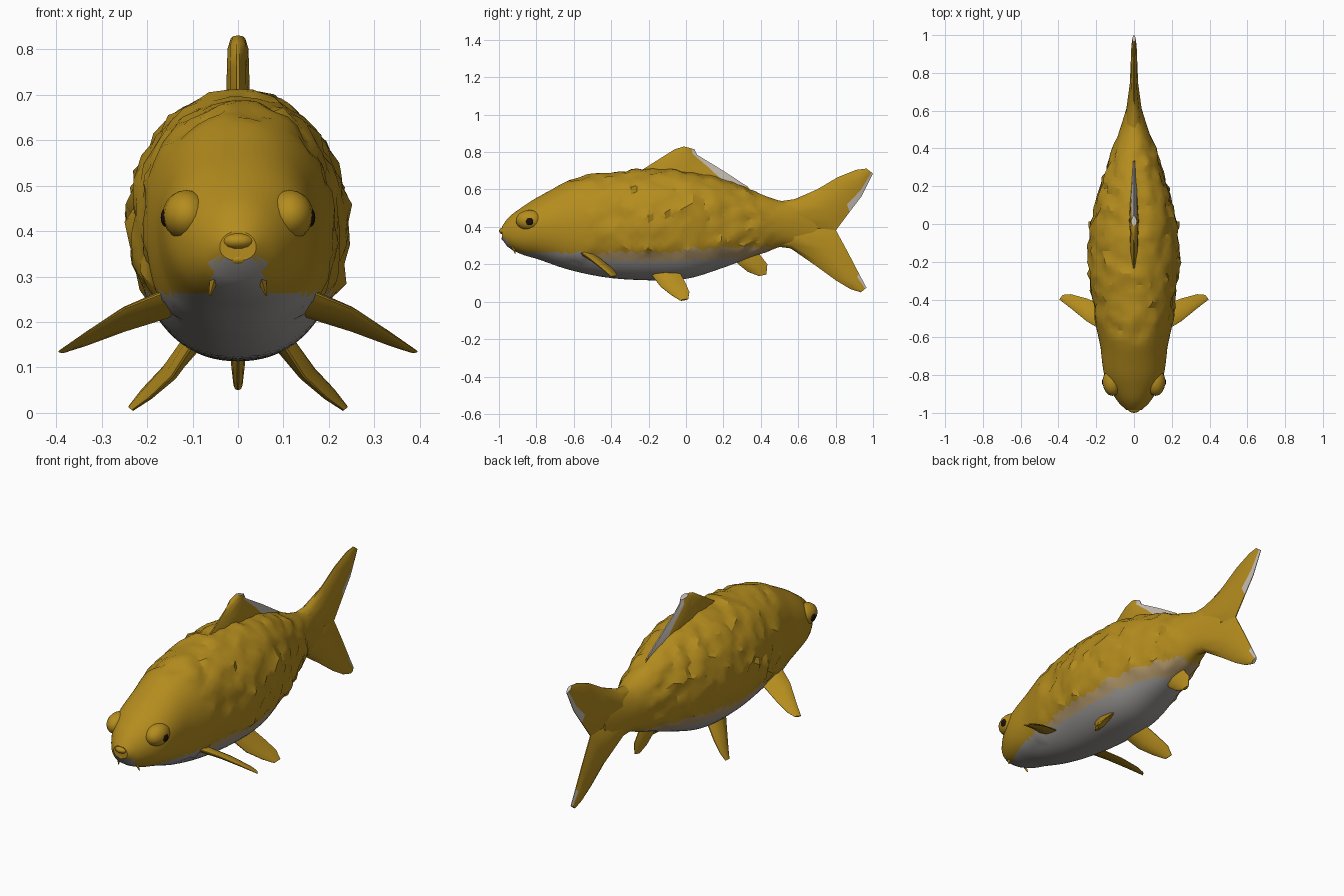
import bpy, bmesh, math
from mathutils import Vector, noise

if "Cube" in bpy.data.objects:
    bpy.data.objects.remove(bpy.data.objects["Cube"])


def material(name, rgb):
    m = bpy.data.materials.new(name)
    m.diffuse_color = (*rgb, 1)
    m.use_nodes = True
    m.node_tree.nodes["Principled BSDF"].inputs["Base Color"].default_value = m.diffuse_color
    return m


GOLD = material("gold", (0.46, 0.265, 0.013))
BELLY = material("belly grey", (0.32, 0.31, 0.295))
TAN = material("tan", (0.43, 0.30, 0.14))
PALE = material("pale fin edge", (0.55, 0.50, 0.44))
DARK = material("dark brown", (0.012, 0.005, 0.003))


def finish(name, bm, mats, angle=35):
    bmesh.ops.recalc_face_normals(bm, faces=bm.faces)
    me = bpy.data.meshes.new(name)
    bm.to_mesh(me)
    bm.free()
    ob = bpy.data.objects.new(name, me)
    bpy.context.collection.objects.link(ob)
    for m in mats:
        me.materials.append(m)
    bpy.ops.object.select_all(action='DESELECT')
    ob.select_set(True)
    bpy.context.view_layer.objects.active = ob
    bpy.ops.object.shade_smooth_by_angle(angle=math.radians(angle))
    return ob


def loft(bm, rings):
    vs = [[bm.verts.new(p) for p in r] for r in rings]
    n = len(vs[0])
    for i in range(len(vs) - 1):
        for j in range(n):
            k = (j + 1) % n
            f = bm.faces.new((vs[i][j], vs[i][k], vs[i + 1][k], vs[i + 1][j]))
            yield i, j, f
    bm.faces.new(vs[0])
    yield len(vs) - 1, 4, bm.faces.new(vs[-1])


# body profile: y, top z, bottom z, half width, height of widest point
PROFILE = [(-0.985, 0.40, 0.335, 0.04, 0.365), (-0.95, 0.45, 0.29, 0.078, 0.365),
           (-0.87, 0.51, 0.25, 0.13, 0.38), (-0.80, 0.555, 0.23, 0.158, 0.40),
           (-0.63, 0.64, 0.172, 0.18, 0.41), (-0.43, 0.685, 0.13, 0.205, 0.42),
           (-0.22, 0.70, 0.115, 0.229, 0.42), (0.0, 0.695, 0.122, 0.219, 0.42),
           (0.2, 0.65, 0.182, 0.17, 0.42), (0.36, 0.585, 0.243, 0.118, 0.42),
           (0.5, 0.54, 0.293, 0.075, 0.42), (0.6, 0.53, 0.30, 0.044, 0.42),
           (0.70, 0.50, 0.32, 0.016, 0.42)]


def sample(y):
    i = 0
    while i < len(PROFILE) - 2 and y > PROFILE[i + 1][0]:
        i += 1
    p = [PROFILE[max(0, min(len(PROFILE) - 1, i + k))] for k in (-1, 0, 1, 2)]
    h = p[2][0] - p[1][0]
    t = (y - p[1][0]) / h
    out = []
    for c in range(1, 5):
        m0 = (p[2][c] - p[0][c]) / (p[2][0] - p[0][0]) * h
        m1 = (p[3][c] - p[1][c]) / (p[3][0] - p[1][0]) * h
        out.append((2*t**3 - 3*t*t + 1) * p[1][c] + (t**3 - 2*t*t + t) * m0
                   + (3*t*t - 2*t**3) * p[2][c] + (t**3 - t*t) * m1)
    return out


def bump(x, y, z):
    # gill cover edge, then irregular overlapping scales
    gill = -0.50 - 1.6 * (z - 0.40) ** 2
    if y < gill:
        return 0.014 * max(0, 1 - (gill - y) / 0.15) if z > 0.22 else 0
    fade = min(1, max(0, (z - 0.24) / 0.05)) * min(1, max(0, (0.50 - y) / 0.12))
    saw = ((y + 0.6) / 0.10 + z / 0.16) % 1
    return fade * (0.005 + 0.009 * saw + 0.020 * noise.noise(Vector((x, y, z)) * 17))


rings = []
NR, SEG = 56, 48
for i in range(NR + 1):
    y = -0.985 + 1.685 * i / NR
    top, bot, wid, mid = sample(y)
    ring = []
    for j in range(SEG):
        a = 2 * math.pi * (j + 0.5 * (i % 2)) / SEG      # staggered rings
        c, s = math.cos(a), math.sin(a)
        e = 1.0 if s > 0 else 0.9
        x = wid * math.copysign(abs(c) ** e, c)
        z = mid + (top - mid if s > 0 else mid - bot) * math.copysign(abs(s) ** e, s)
        b = bump(x, y, z)
        ring.append((x + c * b, y, z + s * b * 0.7))
    rings.append(ring)
bm = bmesh.new()
for i, j, f in loft(bm, rings):
    pass
bmesh.ops.triangulate(bm, faces=[f for f in bm.faces if len(f.verts) == 4])
for f in bm.faces:
    # pale belly and chin, with a tan band below the gold flank
    p = f.calc_center_median()
    edge = 0.262 + 0.03 * max(0, min(1, (p.y + 0.2) / 0.4))
    if p.y < -0.7:
        edge = 0.262 if abs(p.x) > 0.055 else 0.335
    if p.y < 0.44 and p.z < edge:
        band = 0.03 + 0.03 * max(0, min(1, (p.y + 0.4) / 0.5))
        f.material_index = 2 if p.y > -0.55 and p.z > edge - band else 1
finish("body", bm, [GOLD, BELLY, TAN], 26)


# fins: lens-shaped blades lofted through (lead point, trail point, half thickness)
def fin(name, stations, normal=None, pale_from=99):
    us = (0, 0.12, 0.45, 0.78, 1)
    thick = (0.12, 0.7, 1, 0.6, 0.12)
    bm = bmesh.new()
    rr = []
    if normal is None:
        span = Vector(stations[-1][0]) - Vector(stations[0][0])
        normal = span.cross(Vector(stations[1][1]) - Vector(stations[1][0])).normalized()
    normal = Vector(normal)
    for a, b, t in stations:
        pts = [Vector(a).lerp(Vector(b), u) for u in us]
        rr.append([p + normal * t * k for p, k in zip(pts, thick)]
                  + [p - normal * t * k for p, k in reversed(list(zip(pts, thick)))])
    for i, j, f in loft(bm, rr):
        if i >= pale_from and j in (3, 4, 5):
            f.material_index = 1
    return finish(name, bm, [GOLD, PALE], 40)


def flat(rows):
    return [((0, a, b), (0, c, d), t) for a, b, c, d, t in rows]


fin("dorsal_fin", flat([(-0.28, 0.66, 0.38, 0.55, 0.03), (-0.23, 0.708, 0.33, 0.615, 0.026),
                        (-0.14, 0.765, 0.20, 0.70, 0.025), (-0.06, 0.815, 0.06, 0.785, 0.023),
                        (-0.01, 0.83, 0.045, 0.815, 0.016)]), (1, 0, 0), 1)
fin("tail_upper_lobe", flat([(0.45, 0.53, 0.45, 0.39, 0.055), (0.58, 0.548, 0.62, 0.375, 0.042),
                             (0.70, 0.60, 0.80, 0.38, 0.022), (0.81, 0.665, 0.875, 0.48, 0.018),
                             (0.91, 0.705, 0.94, 0.565, 0.015), (0.965, 0.712, 1.0, 0.685, 0.01)]),
    (1, 0, 0), 3)
fin("tail_lower_lobe", flat([(0.45, 0.30, 0.45, 0.44, 0.055), (0.56, 0.285, 0.62, 0.42, 0.042),
                             (0.69, 0.195, 0.80, 0.385, 0.022), (0.80, 0.115, 0.868, 0.26, 0.018),
                             (0.88, 0.067, 0.925, 0.15, 0.015), (0.935, 0.05, 0.965, 0.075, 0.01)]),
    (1, 0, 0), 4)
fin("anal_fin", flat([(0.24, 0.25, 0.38, 0.28, 0.022), (0.28, 0.20, 0.40, 0.245, 0.02),
                      (0.33, 0.16, 0.435, 0.20, 0.016), (0.39, 0.137, 0.43, 0.145, 0.008)]), (1, 0, 0))

for side, s in (("left", 1), ("right", -1)):
    def paired(rows):
        return [((s*a, b, c), (s*d, e, f), t) for a, b, c, d, e, f, t in rows]
    fin("pectoral_fin_" + side, paired([
        (0.14, -0.58, 0.275, 0.14, -0.44, 0.215, 0.02), (0.25, -0.515, 0.23, 0.25, -0.395, 0.18, 0.014),
        (0.33, -0.45, 0.178, 0.335, -0.372, 0.148, 0.009), (0.395, -0.40, 0.135, 0.375, -0.375, 0.135, 0.004)]))
    fin("pelvic_fin_" + side, paired([
        (0.09, -0.20, 0.165, 0.09, -0.04, 0.17, 0.024), (0.145, -0.135, 0.08, 0.165, 0.0, 0.095, 0.018),
        (0.195, -0.075, 0.033, 0.21, 0.018, 0.052, 0.012), (0.233, -0.03, 0.006, 0.24, 0.012, 0.014, 0.006)]))


# head details: eyes, lips and barbels
def ball(name, loc, scale, mat):
    bm = bmesh.new()
    bmesh.ops.create_uvsphere(bm, u_segments=16, v_segments=10, radius=1)
    for v in bm.verts:
        v.co = Vector(v.co[i] * scale[i] + loc[i] for i in range(3))
    return finish(name, bm, [mat], 60)


ball("upper_lip", (0, -0.967, 0.378), (0.038, 0.033, 0.02), GOLD)
ball("lower_lip", (0, -0.957, 0.338), (0.035, 0.03, 0.016), GOLD)
for side, s in (("left", 1), ("right", -1)):
    ball("eye_socket_" + side, (s * 0.114, -0.835, 0.435), (0.052, 0.075, 0.055), GOLD)
    ball("eye_" + side, (s * 0.158, -0.836, 0.43), (0.012, 0.021, 0.021), DARK)
    bm = bmesh.new()
    loc = Vector((s * 0.05, -0.925, 0.285))
    tip = loc + Vector((s * 0.012, 0.012, -0.03))
    base = [loc + Vector((0.012 * math.cos(k), 0.014 * math.sin(k), 0.015)) for k in (0, 1.57, 3.14, 4.71)]
    for _ in loft(bm, [base, [tip + (p - loc) * 0.2 for p in base]]):
        pass
    finish("barbel_" + side, bm, [GOLD])
